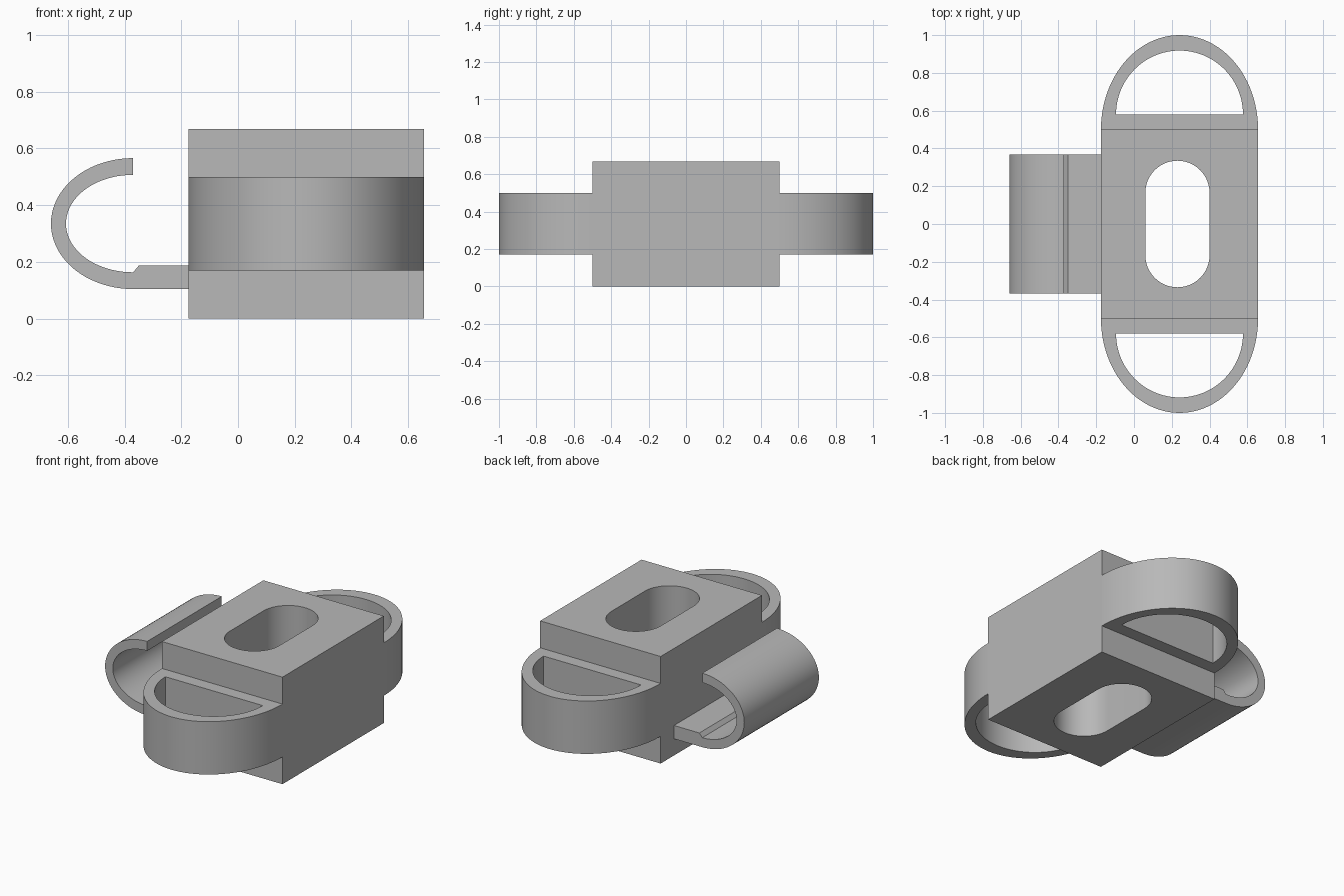
import bpy, bmesh, math
from mathutils import Vector

cube = bpy.data.objects.get("Cube")
if cube:
    bpy.data.objects.remove(cube, do_unlink=True)

grey = bpy.data.materials.new("plain grey")
grey.use_nodes = True
colour = (0.48, 0.48, 0.48, 1)
grey.diffuse_color = colour
grey.node_tree.nodes["Principled BSDF"].inputs["Base Color"].default_value = colour


def arc(cx, cy, rx, ry, start, end, steps=32):
    """Points along an elliptical arc, angles in degrees."""
    angles = [math.radians(start + (end - start) * i / steps) for i in range(steps + 1)]
    return [(cx + rx * math.cos(a), cy + ry * math.sin(a)) for a in angles]


def extrude_profile(name, outlines, place, depth):
    """Fill closed outlines (later ones are holes) and extrude them."""
    bm = bmesh.new()
    edges = []
    for outline in outlines:
        verts = [bm.verts.new(place(a, b)) for a, b in outline]
        edges += [bm.edges.new((v, verts[i - 1])) for i, v in enumerate(verts)]
    bmesh.ops.triangle_fill(bm, edges=edges, use_beauty=True)
    grown = bmesh.ops.extrude_face_region(bm, geom=bm.faces[:], use_keep_orig=True)
    moved = [g for g in grown["geom"] if isinstance(g, bmesh.types.BMVert)]
    bmesh.ops.translate(bm, verts=moved, vec=Vector(depth))
    bmesh.ops.recalc_face_normals(bm, faces=bm.faces[:])
    mesh = bpy.data.meshes.new(name)
    bm.to_mesh(mesh)
    bm.free()
    mesh.materials.append(grey)
    obj = bpy.data.objects.new(name, mesh)
    bpy.context.collection.objects.link(obj)
    bpy.ops.object.select_all(action="DESELECT")
    obj.select_set(True)
    bpy.context.view_layer.objects.active = obj
    bpy.ops.object.shade_smooth_by_angle(angle=math.radians(30))
    return obj


left, right, half = -0.175, 0.657, 0.5
mid = (left + right) / 2

# Main block with a rounded slot through it
block = [(left, -half), (right, -half), (right, half), (left, half)]
slot = arc(0.23, 0.165, 0.17, 0.17, 0, 180) + arc(0.23, -0.165, 0.17, 0.17, 180, 360)
extrude_profile("slotted_block", [block, slot], lambda x, y: (x, y, 0), (0, 0, 0.668))

# Strap loops at the front and back
outer = arc(mid, half, right - mid, 0.5, 0, 180, 48)
inner = arc(mid, 0.58, 0.336, 0.338, 0, 180, 48)
for name, side in (("back_loop", 1), ("front_loop", -1)):
    extrude_profile(name, [outer, inner], lambda x, y: (x, y * side, 0.17), (0, 0, 0.33))

# Curved hook on the side, with its flat arm and small step
hook = arc(-0.37, 0.335, 0.29, 0.231, 90, 270, 40)
hook += [(left, 0.104), (left, 0.187), (-0.35, 0.187)]
hook += arc(-0.37, 0.335, 0.237, 0.172, 270, 90, 40)
extrude_profile("side_hook", [hook], lambda x, z: (x, -0.368, z), (0, 0.736, 0))
